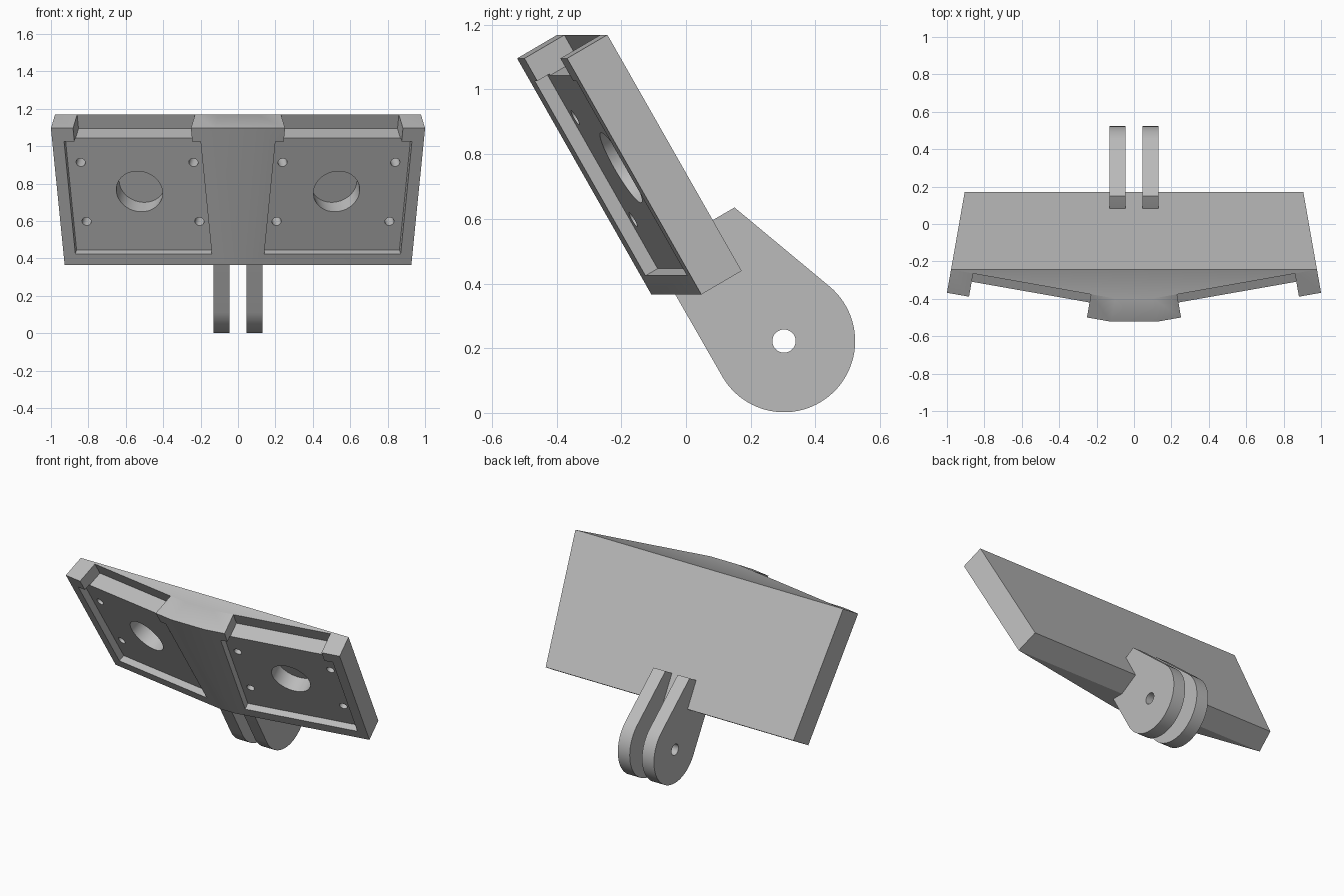
import bpy, bmesh, math
from mathutils import Vector

if "Cube" in bpy.data.objects:
    bpy.data.objects.remove(bpy.data.objects["Cube"])

grey = bpy.data.materials.new("plain grey")
grey.diffuse_color = (0.5, 0.5, 0.5, 1)
grey.use_nodes = True
grey.node_tree.nodes["Principled BSDF"].inputs["Base Color"].default_value = grey.diffuse_color

# Local frame of the right panel: leaning 30 degrees, turned 10 degrees outward
A, T = math.radians(10), math.radians(30)
W = Vector((math.cos(A), math.sin(A), 0))
H = Vector((math.sin(A), -math.cos(A), 0))
Z = Vector((0, 0, 1))
U = H * math.sin(T) + Z * math.cos(T)      # up the panel
N = H * math.cos(T) - Z * math.sin(T)      # out of the panel
ORIGIN = Vector((0.905, 0.172, 0.439))     # outer lower back corner
LENGTH, HEIGHT, DEPTH = 0.89, 0.843, 0.146


def place(s, u, n, side):
    """Point at s inward, u up and n forward on the right (1) or left (-1) panel."""
    p = ORIGIN - W * s + U * u + N * n
    return Vector((p.x * side, p.y, p.z))


def make_object(name, bm):
    bmesh.ops.recalc_face_normals(bm, faces=bm.faces)
    me = bpy.data.meshes.new(name)
    bm.to_mesh(me)
    bm.free()
    me.materials.append(grey)
    ob = bpy.data.objects.new(name, me)
    bpy.context.collection.objects.link(ob)
    return ob


def prism(name, low, high):
    """Solid between two matching point loops."""
    bm = bmesh.new()
    a = [bm.verts.new(p) for p in low]
    b = [bm.verts.new(p) for p in high]
    bm.faces.new(a)
    bm.faces.new(b)
    for i in range(len(a)):
        j = (i + 1) % len(a)
        bm.faces.new((a[i], a[j], b[j], b[i]))
    return make_object(name, bm)


def panel_prism(name, outline, n0, n1, side):
    return prism(name, [place(s, u, n0, side) for s, u in outline],
                 [place(s, u, n1, side) for s, u in outline])


def rect(s0, s1, u0, u1):
    return [(s0, u0), (s1, u0), (s1, u1), (s0, u1)]


def circle(cx, cy, r, count):
    return [(cx + r * math.cos(2 * math.pi * i / count),
             cy + r * math.sin(2 * math.pi * i / count)) for i in range(count)]


def cut(target, cutter):
    mod = target.modifiers.new("cut", 'BOOLEAN')
    mod.operation = 'DIFFERENCE'
    mod.solver = 'EXACT'
    mod.object = cutter
    bpy.context.view_layer.objects.active = target
    bpy.ops.object.modifier_apply(modifier=mod.name)
    bpy.data.objects.remove(cutter)


def smooth(ob):
    bpy.ops.object.select_all(action='DESELECT')
    ob.select_set(True)
    bpy.context.view_layer.objects.active = ob
    bpy.ops.object.shade_smooth_by_angle(angle=math.radians(30))


# Body: hull round the two panel blocks
bm = bmesh.new()
for side in (1, -1):
    for s in (0, LENGTH):
        for u in (0, HEIGHT):
            for n in (0, DEPTH):
                bm.verts.new(place(s, u, n, side))
hull = bmesh.ops.convex_hull(bm, input=bm.verts)
bmesh.ops.delete(bm, geom=[v for v in bm.verts if not v.link_faces], context='VERTS')
bmesh.ops.dissolve_limit(bm, angle_limit=0.005, verts=bm.verts, edges=bm.edges)
body = make_object("panel_body", bm)

# Pockets, top slots, large openings and screw holes
FLOOR = 0.102
for side in (1, -1):
    cut(body, panel_prism("pocket", rect(0.064, 0.805, 0.067, 0.762), FLOOR, 0.25, side))
    cut(body, panel_prism("slot", rect(0.12, 0.76, 0.757, 0.95), 0.0015, 0.3, side))
    cut(body, panel_prism("opening", circle(0.437, 0.427, 0.125, 48), 0.0015, 0.2, side))
    for s in (0.134, 0.746):
        for u in (0.242, 0.606):
            cut(body, panel_prism("hole", circle(s, u, 0.025, 24), 0.0015, 0.2, side))
smooth(body)

# Mounting lugs: round ends with a pivot hole, rooted in the body
CY, CZ, R = 0.303, 0.222, 0.22
outline = [(0.15, 0.635), (0.0, 0.548), (-0.087, 0.46)]
for i in range(49):
    a = math.radians(210 + 200 * i / 48)
    outline.append((CY + R * math.cos(a), CZ + R * math.sin(a)))
for side, label in ((1, "right"), (-1, "left")):
    lug = prism(label + "_mounting_lug", [(side * 0.045, y, z) for y, z in outline],
                [(side * 0.132, y, z) for y, z in outline])
    ring = circle(CY, CZ, 0.036, 32)
    cut(lug, prism("pivot", [(side * 0.02, y, z) for y, z in ring],
                   [(side * 0.16, y, z) for y, z in ring]))
    smooth(lug)
